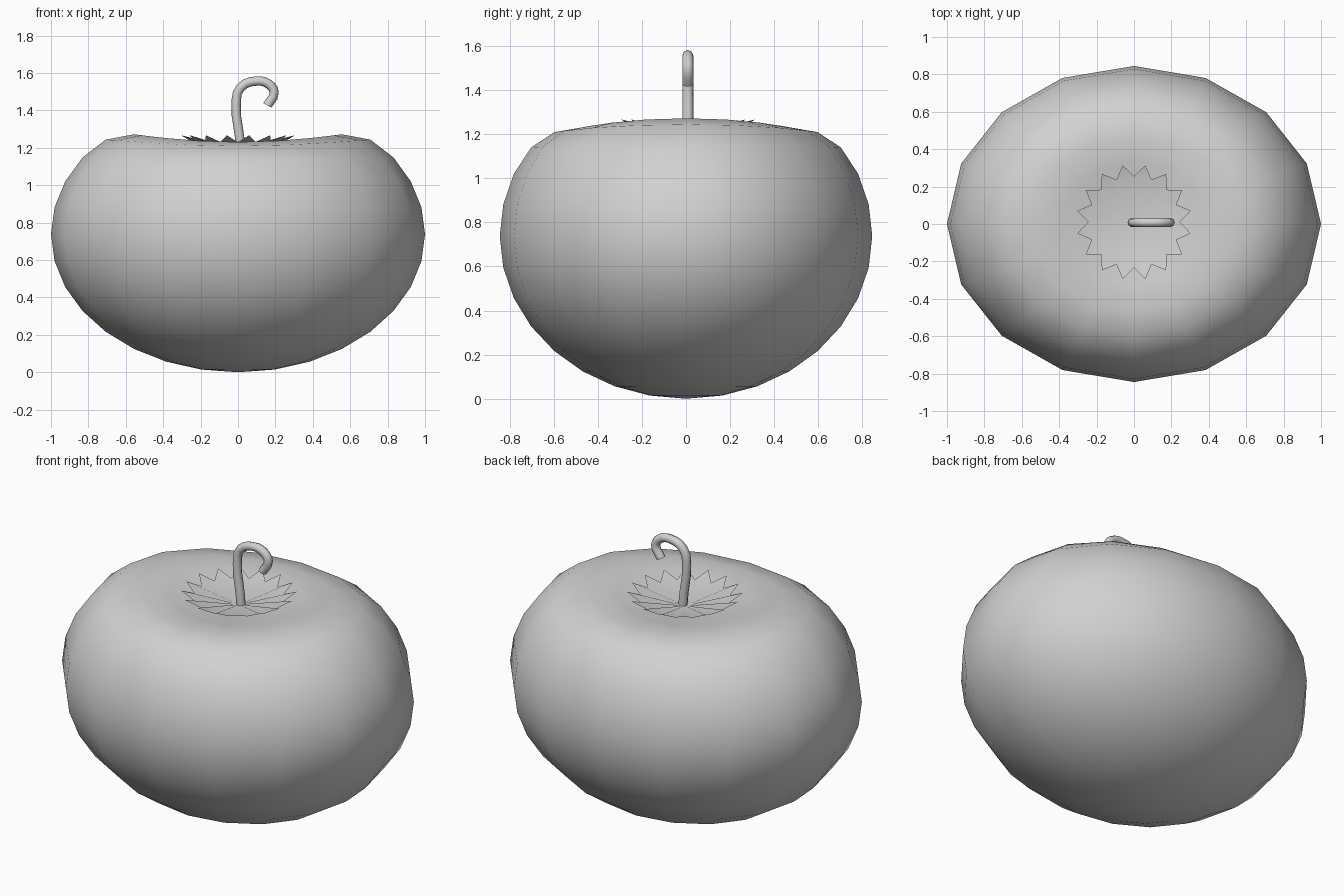
import bpy, bmesh, math
from mathutils import Vector

cube = bpy.data.objects.get("Cube")
if cube:
    bpy.data.objects.remove(cube, do_unlink=True)

# Single plain grey material
grey = bpy.data.materials.new("plain_grey")
grey.use_nodes = True
grey.diffuse_color = (0.64, 0.64, 0.64, 1)
grey.node_tree.nodes["Principled BSDF"].inputs["Base Color"].default_value = grey.diffuse_color


def add_mesh(name, bm):
    mesh = bpy.data.meshes.new(name)
    bm.to_mesh(mesh)
    bm.free()
    mesh.materials.append(grey)
    obj = bpy.data.objects.new(name, mesh)
    bpy.context.collection.objects.link(obj)
    return obj


# Fruit body: squashed sphere with a soft dimple pressed into the top
HALF = 0.738
bm = bmesh.new()
bmesh.ops.create_uvsphere(bm, u_segments=16, v_segments=16, radius=1)
for v in bm.verts:
    v.co = Vector((v.co.x, v.co.y * 0.845, HALF * (1 + v.co.z)))
pole = Vector((0, 0, 2 * HALF))
for v in bm.verts:
    t = max(0, 1 - (v.co - pole).length / 0.86)
    v.co.z -= 0.3 * t * t * (3 - 2 * t)
for f in bm.faces:
    f.smooth = True
add_mesh("fruit_body", bm)

# Calyx: shallow pleated dish with sixteen pointed teeth
TEETH = 16
bm = bmesh.new()
middle = bm.verts.new((0, 0.01, 1.188))
rim = []
for i in range(2 * TEETH):
    a = math.pi * i / TEETH
    r, z = (0.31, 1.267) if i % 2 else (0.245, 1.23)
    rim.append(bm.verts.new((r * math.cos(a), 0.01 + r * math.sin(a), z)))
for i, v in enumerate(rim):
    face = bm.faces.new((middle, v, rim[(i + 1) % len(rim)]))
    face.smooth = True
add_mesh("calyx", bm)

# Hooked stem: round tube along a curled path
path = [(0.016, 1.17), (0.008, 1.26), (-0.01, 1.43), (0.012, 1.52), (0.1, 1.557),
        (0.165, 1.54), (0.193, 1.495), (0.157, 1.427)]
curve = bpy.data.curves.new("stem", "CURVE")
curve.dimensions = "3D"
curve.bevel_depth = 0.025
curve.bevel_resolution = 2
curve.resolution_u = 3
curve.use_fill_caps = True
spline = curve.splines.new("BEZIER")
spline.bezier_points.add(len(path) - 1)
for p, (x, z) in zip(spline.bezier_points, path):
    p.co = (x, 0.008, z)
    p.handle_left_type = p.handle_right_type = "AUTO"
curve.materials.append(grey)
stem = bpy.data.objects.new("stem", curve)
bpy.context.collection.objects.link(stem)

# Turn the stem into a mesh with smooth sides and a crisp tip
bpy.ops.object.select_all(action="DESELECT")
stem.select_set(True)
bpy.context.view_layer.objects.active = stem
bpy.ops.object.convert(target="MESH")
bpy.ops.object.shade_smooth_by_angle(angle=math.radians(50))
